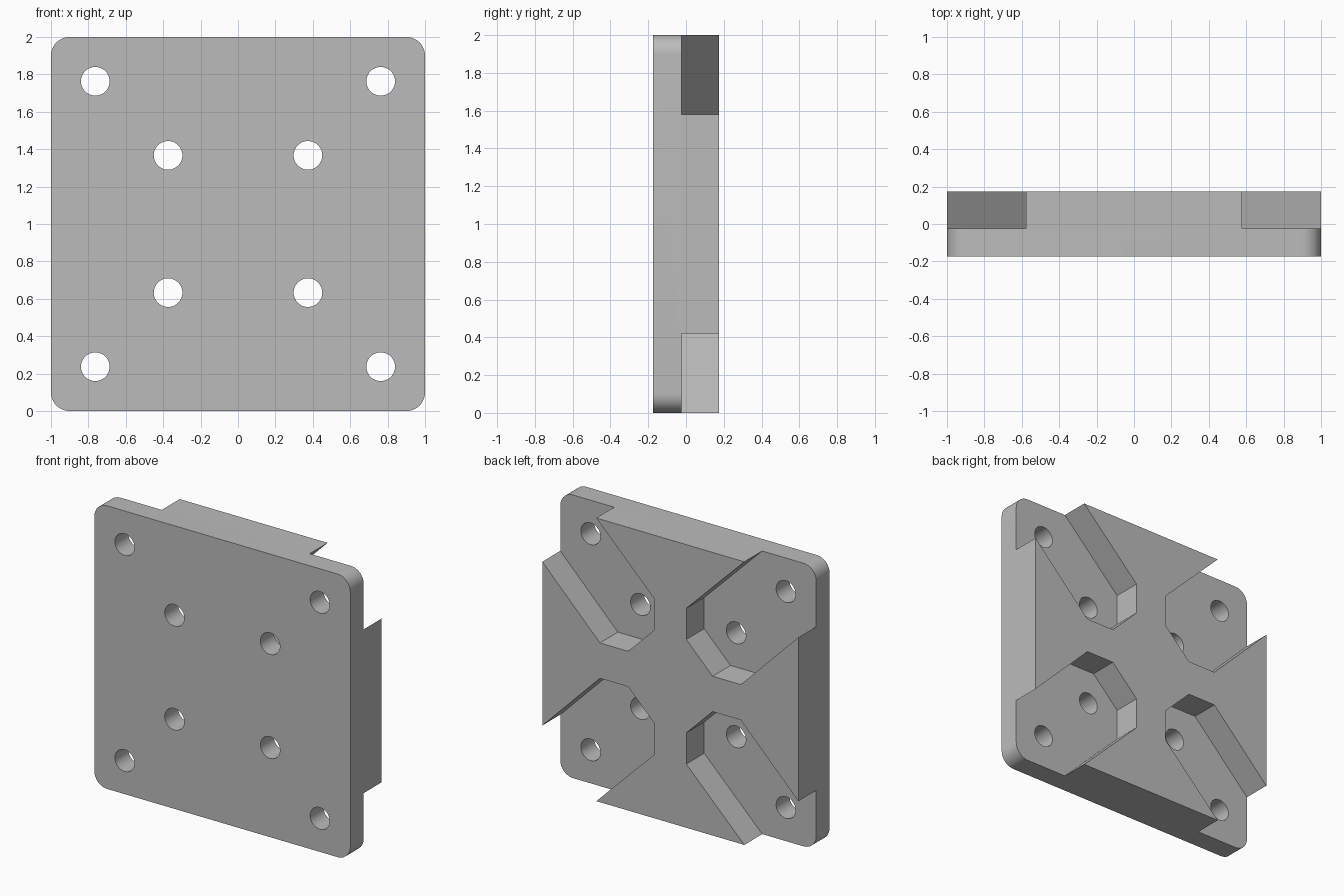
import bpy, bmesh, math
from mathutils import Matrix, Vector

default = bpy.data.objects.get("Cube")
if default:
    bpy.data.objects.remove(default, do_unlink=True)

FRONT, STEP, BACK = -0.175, -0.025, 0.175
CENTRE = 1.0

grey = bpy.data.materials.new("plain grey")
grey.use_nodes = True
grey.diffuse_color = (0.5, 0.5, 0.5, 1)
grey.node_tree.nodes["Principled BSDF"].inputs["Base Color"].default_value = (0.5, 0.5, 0.5, 1)


def make_object(name, bm):
    bmesh.ops.recalc_face_normals(bm, faces=bm.faces)
    mesh = bpy.data.meshes.new(name)
    bm.to_mesh(mesh)
    bm.free()
    mesh.materials.append(grey)
    obj = bpy.data.objects.new(name, mesh)
    bpy.context.collection.objects.link(obj)
    return obj


def prism(bm, outline, y0, y1):
    """Extrude an (x, z) outline along y."""
    face = bm.faces.new([bm.verts.new((x, y0, z)) for x, z in outline])
    new = bmesh.ops.extrude_face_region(bm, geom=[face])["geom"]
    verts = [v for v in new if isinstance(v, bmesh.types.BMVert)]
    bmesh.ops.translate(bm, verts=verts, vec=(0, y1 - y0, 0))


# Square plate with rounded corners
bm = bmesh.new()
size = Matrix.Diagonal((2, BACK - FRONT, 2, 1))
bmesh.ops.create_cube(bm, size=1, matrix=Matrix.Translation((0, 0, CENTRE)) @ size)
corners = [e for e in bm.edges if abs(e.verts[0].co.y - e.verts[1].co.y) > 0.1]
bmesh.ops.bevel(bm, geom=corners, offset=0.1, segments=12, profile=0.5, affect='EDGES')
plate = make_object("mounting_plate", bm)

# Diagonal channels running out through each corner, with clipped inner ends
bm = bmesh.new()
near, end, reach, offset = 0.125, 0.33, 1.2, 0.455
channel = [(near, end), (near, near + offset - 0.03), (reach - 0.42, reach),
           (reach, reach), (reach, reach - 0.42), (near + offset - 0.03, near), (end, near)]
for sx in (-1, 1):
    for sz in (-1, 1):
        prism(bm, [(sx * x, CENTRE + sz * z) for x, z in channel], STEP, BACK + 0.1)
channels = make_object("channel_cutter", bm)

# Inner and outer sets of bolt holes
bm = bmesh.new()
turn = Matrix.Rotation(math.pi / 2, 4, 'X')
for hx, hz in ((0.763, 0.763), (0.374, 0.367)):
    for sx in (-1, 1):
        for sz in (-1, 1):
            place = Matrix.Translation(Vector((sx * hx, 0, CENTRE + sz * hz)))
            bmesh.ops.create_cone(bm, cap_ends=True, segments=48, radius1=0.0765,
                                  radius2=0.0765, depth=1, matrix=place @ turn)
holes = make_object("hole_cutter", bm)

# Cut the channels and holes, then drop the cutters
bpy.ops.object.select_all(action='DESELECT')
plate.select_set(True)
bpy.context.view_layer.objects.active = plate
for cutter in (channels, holes):
    cutter.hide_render = True
    mod = plate.modifiers.new(cutter.name, 'BOOLEAN')
    mod.operation = 'DIFFERENCE'
    mod.solver = 'EXACT'
    mod.object = cutter
    bpy.ops.object.modifier_apply(modifier=mod.name)
    bpy.data.objects.remove(cutter, do_unlink=True)

bpy.ops.object.shade_smooth_by_angle(angle=math.radians(30))
